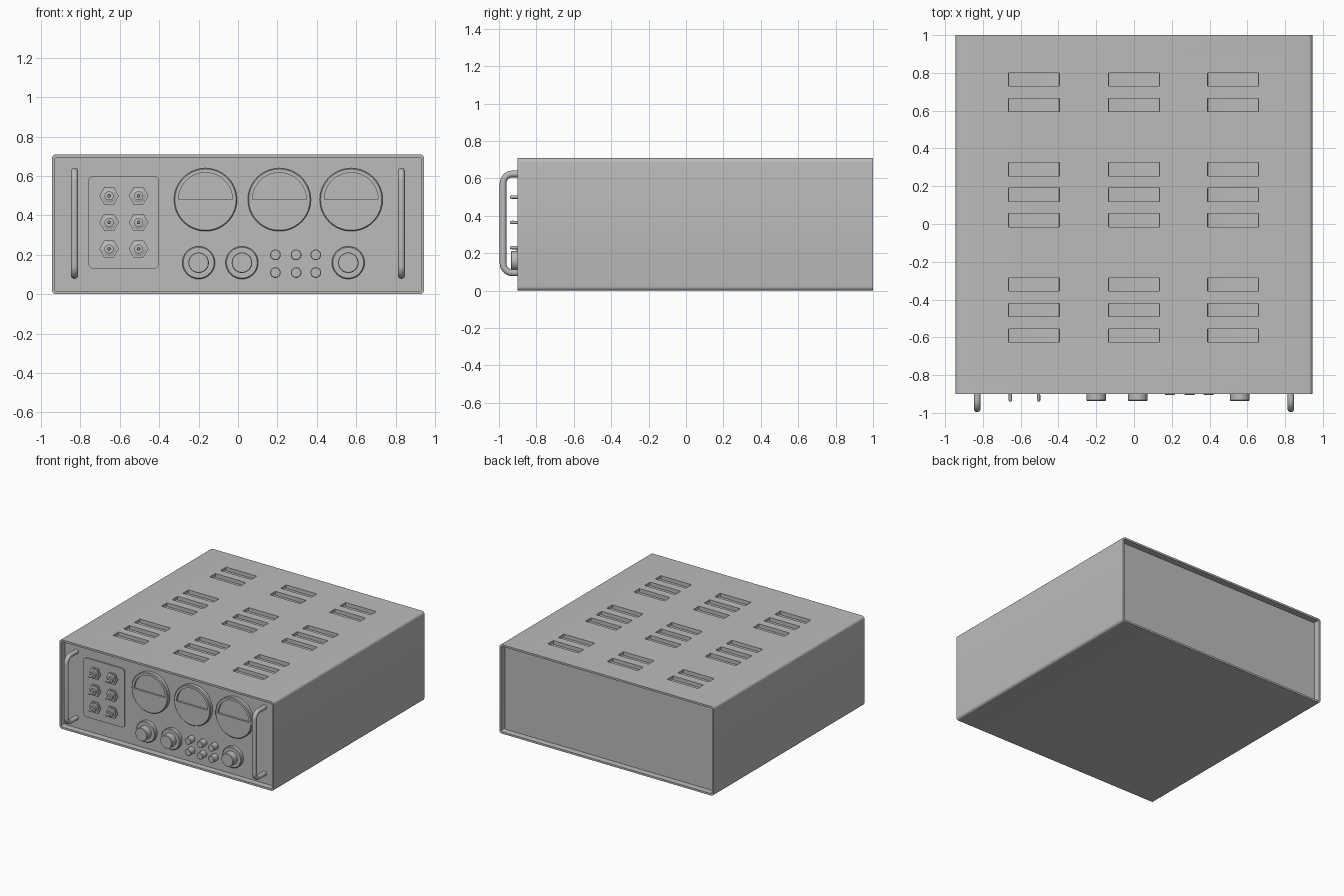
import bpy, bmesh, math
from mathutils import Vector

cube = bpy.data.objects.get("Cube")
if cube:
    bpy.data.objects.remove(cube, do_unlink=True)

GREY = (0.5, 0.5, 0.5, 1)
mat = bpy.data.materials.new("plain grey")
mat.use_nodes = True
mat.diffuse_color = GREY
mat.node_tree.nodes["Principled BSDF"].inputs["Base Color"].default_value = GREY

PANEL = -0.85  # front panel plane


def finish(name, bm):
    bmesh.ops.recalc_face_normals(bm, faces=bm.faces)
    mesh = bpy.data.meshes.new(name)
    bm.to_mesh(mesh)
    bm.free()
    obj = bpy.data.objects.new(name, mesh)
    bpy.context.collection.objects.link(obj)
    mesh.materials.append(mat)
    return obj


def smooth(obj, angle=35):
    bpy.ops.object.select_all(action="DESELECT")
    obj.select_set(True)
    bpy.context.view_layer.objects.active = obj
    bpy.ops.object.shade_smooth_by_angle(angle=math.radians(angle))
    return obj


def prism(bm, pts, y0, y1):
    """Extrude an outline in the xz plane from y0 to y1."""
    face = bm.faces.new([bm.verts.new((x, y0, z)) for x, z in pts])
    out = bmesh.ops.extrude_face_region(bm, geom=[face])
    verts = [v for v in out["geom"] if isinstance(v, bmesh.types.BMVert)]
    bmesh.ops.translate(bm, verts=verts, vec=(0, y1 - y0, 0))


def arc(cx, cz, r, a0, a1, n):
    angles = [math.radians(a0 + (a1 - a0) * i / n) for i in range(n + 1)]
    return [(cx + r * math.cos(a), cz + r * math.sin(a)) for a in angles]


def rounded(x0, x1, z0, z1, r):
    corners = ((x1 - r, z1 - r), (x0 + r, z1 - r), (x0 + r, z0 + r), (x1 - r, z0 + r))
    return [p for i, (x, z) in enumerate(corners) for p in arc(x, z, r, 90 * i, 90 * i + 90, 5)]


def lathe(bm, x, z, profile, n=40):
    """Stack of (radius, y) rings around an axis along y, closed at the front."""
    rings = []
    for r, y in profile:
        pts = arc(x, z, r, 0, 360, n)[:-1]
        rings.append([bm.verts.new((px, y, pz)) for px, pz in pts])
    for a, b in zip(rings, rings[1:]):
        for i in range(n):
            j = (i + 1) % n
            bm.faces.new((a[i], a[j], b[j], b[i]))
    bm.faces.new(rings[-1])
    bm.faces.new(rings[0][::-1])


def cut(obj, cutter):
    mod = obj.modifiers.new("cut", "BOOLEAN")
    mod.operation = "DIFFERENCE"
    mod.solver = "EXACT"
    mod.object = cutter
    bpy.context.view_layer.objects.active = obj
    bpy.ops.object.select_all(action="DESELECT")
    obj.select_set(True)
    bpy.ops.object.modifier_apply(modifier=mod.name)
    bpy.data.objects.remove(cutter, do_unlink=True)


# Case: rounded body, recessed at both ends, with slots in the lid
bm = bmesh.new()
prism(bm, rounded(-0.945, 0.945, 0, 0.71, 0.022), -0.9, 1)
case = finish("case", bm)
bm = bmesh.new()
inner = rounded(-0.93, 0.93, 0.015, 0.695, 0.01)
prism(bm, inner, -1, PANEL)
prism(bm, inner, 0.95, 1.1)
for x in (-0.53, 0, 0.525):
    for y in (0.765, 0.63, 0.29, 0.155, 0.02, -0.32, -0.455, -0.59):
        prism(bm, rounded(x - 0.135, x + 0.135, 0.68, 0.8, 0.006), y - 0.035, y + 0.035)
cut(case, finish("case_cutter", bm))
smooth(case)

# Switch plate
bm = bmesh.new()
prism(bm, rounded(-0.76, -0.4, 0.13, 0.6, 0.025), PANEL + 0.005, PANEL - 0.01)
smooth(finish("switch_plate", bm))

# Toggle switches: washer, hex nut, collar and lever
bm = bmesh.new()
for x in (-0.655, -0.505):
    for z in (0.5, 0.365, 0.23):
        prism(bm, arc(x, z, 0.05, 0, 360, 6)[:-1], PANEL, PANEL - 0.02)
        lathe(bm, x, z, [(0.035, PANEL), (0.035, PANEL - 0.027), (0.03, PANEL - 0.03)], 24)
        lathe(bm, x, z, [(0.023, PANEL), (0.023, PANEL - 0.045)], 20)
        lathe(bm, x, z, [(0.008, PANEL), (0.009, -0.933), (0.006, -0.94)], 12)
smooth(finish("toggle_switches", bm))

# Round meters with a sunken half-round window
for name, x in (("left", 0.575), ("middle", 0.21), ("right", -0.165)):
    bm = bmesh.new()
    lathe(bm, x, 0.48, [(0.16, PANEL + 0.005), (0.16, PANEL - 0.025), (0.155, PANEL - 0.03)], 64)
    meter = finish(name + "_meter", bm)
    bm = bmesh.new()
    prism(bm, arc(x, 0.48, 0.137, 0, 180, 32), PANEL - 0.015, PANEL - 0.1)
    cut(meter, finish("window_cutter", bm))
    smooth(meter)

# Stepped knobs
bm = bmesh.new()
for x in (-0.2, 0.02, 0.56):
    lathe(bm, x, 0.16, [(0.083, PANEL), (0.083, PANEL - 0.025), (0.078, PANEL - 0.03),
                        (0.052, PANEL - 0.03), (0.052, -0.932), (0.049, -0.936)])
smooth(finish("knobs", bm))

# Push buttons
bm = bmesh.new()
for x in (0.19, 0.295, 0.395):
    for z in (0.2, 0.11):
        lathe(bm, x, z, [(0.027, PANEL), (0.027, -0.902), (0.024, -0.905)], 24)
smooth(finish("push_buttons", bm))

# Carry handles: bent round bars
R, BEND, FRONT, LOW, HIGH = 0.018, 0.05, -0.978, 0.096, 0.624
path = [(PANEL + 0.005, LOW)]
path += arc(FRONT + BEND, LOW + BEND, BEND, 270, 180, 8)
path += arc(FRONT + BEND, HIGH - BEND, BEND, 180, 90, 8)
path += [(PANEL + 0.005, HIGH)]
for name, x in (("left_handle", 0.83), ("right_handle", -0.83)):
    bm = bmesh.new()
    rings = []
    for i, (y, z) in enumerate(path):
        a, b = path[max(i - 1, 0)], path[min(i + 1, len(path) - 1)]
        t = Vector((0, b[0] - a[0], b[1] - a[1])).normalized()
        side = Vector((1, 0, 0))
        up = t.cross(side)
        rings.append([bm.verts.new(Vector((x, y, z)) + side * c + up * s)
                      for c, s in arc(0, 0, R, 0, 360, 16)[:-1]])
    for a, b in zip(rings, rings[1:]):
        for i in range(16):
            j = (i + 1) % 16
            bm.faces.new((a[i], a[j], b[j], b[i]))
    bm.faces.new(rings[0])
    bm.faces.new(rings[-1])
    smooth(finish(name, bm))
